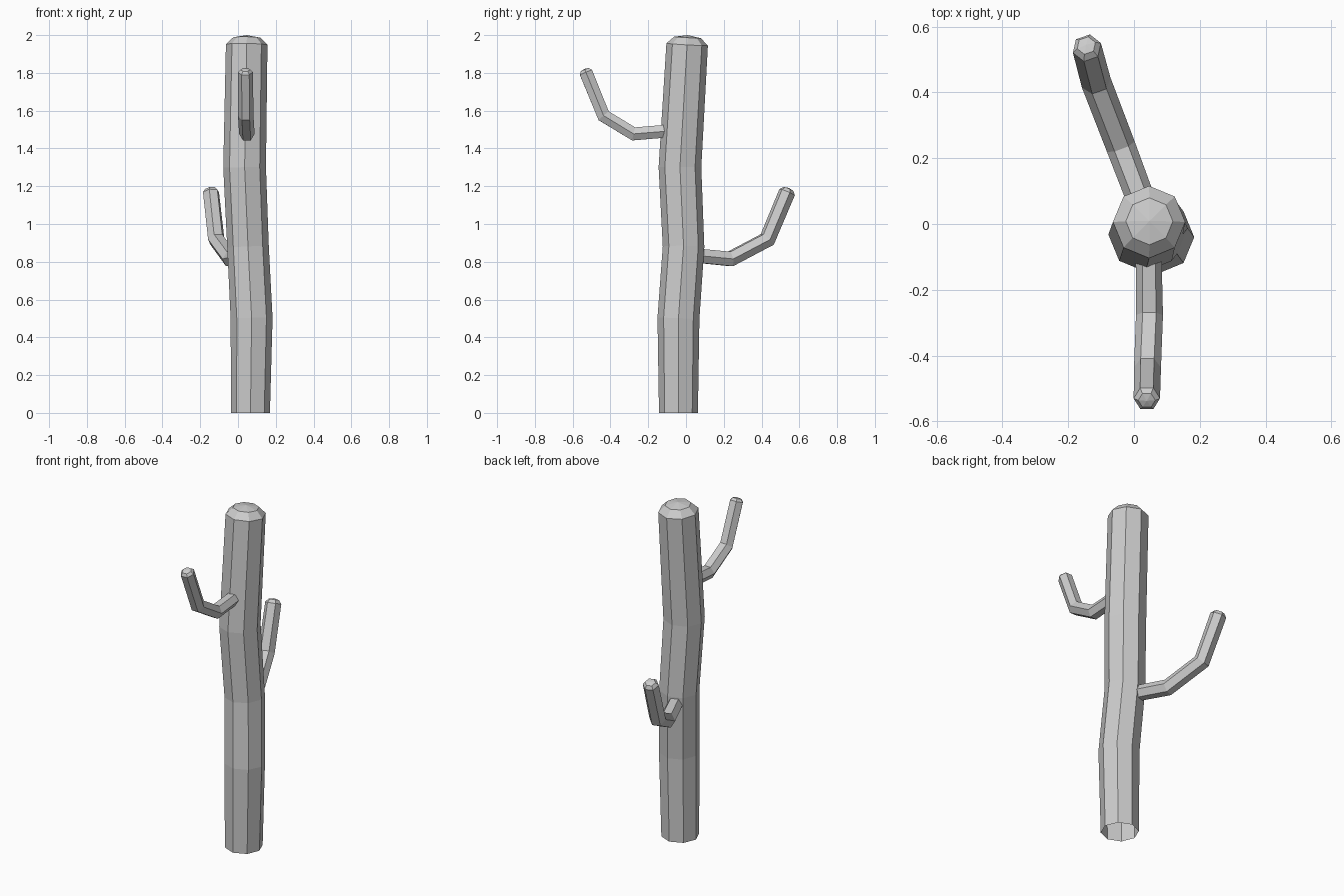
import bpy, bmesh
from math import cos, sin, tau
from mathutils import Vector

if "Cube" in bpy.data.objects:
    bpy.data.objects.remove(bpy.data.objects["Cube"])


def tube(name, path, radii, sides, side_dir, cap):
    """Faceted tube along a path, open at the start, domed at the end."""
    pts = [Vector(p) for p in path]
    bm = bmesh.new()
    rings = []

    def add_ring(centre, tangent, r):
        u = (side_dir - tangent * side_dir.dot(tangent)).normalized()
        v = tangent.cross(u)
        rings.append([bm.verts.new(centre + r * (cos(a) * u + sin(a) * v))
                      for a in (tau * i / sides for i in range(sides))])

    for i, p in enumerate(pts):
        before = (p - pts[i - 1]).normalized() if i else Vector()
        after = (pts[i + 1] - p).normalized() if i < len(pts) - 1 else Vector()
        tangent = (before + after).normalized()
        if i == 0 and side_dir.x == 1 and sides == 8:
            tangent = Vector((0, 0, 1))      # trunk base sits flat
        add_ring(p, tangent, radii[i])

    # domed tip
    add_ring(pts[-1] + tangent * cap * 0.75, tangent, radii[-1] * 0.65)
    tip = bm.verts.new(pts[-1] + tangent * cap)
    for a, b in zip(rings, rings[1:]):
        for i in range(sides):
            j = (i + 1) % sides
            bm.faces.new((a[i], a[j], b[j], b[i]))
    for i in range(sides):
        bm.faces.new((rings[-1][i], rings[-1][(i + 1) % sides], tip))

    mesh = bpy.data.meshes.new(name)
    bm.to_mesh(mesh)
    bm.free()
    obj = bpy.data.objects.new(name, mesh)
    bpy.context.collection.objects.link(obj)
    return obj


# Trunk
tube("trunk",
     [(0.066, -0.04, 0), (0.072, -0.04, 0.5), (0.053, -0.013, 0.88),
      (0.035, -0.032, 1.3), (0.046, 0.006, 1.95)],
     [0.103, 0.111, 0.11, 0.113, 0.11], 8, Vector((1, 0, 0)), 0.05)

# Front upper arm
tube("front_arm",
     [(0.044, -0.06, 1.495), (0.047, -0.277, 1.477),
      (0.041, -0.436, 1.573), (0.039, -0.53, 1.803)],
     [0.039, 0.041, 0.041, 0.04], 6, Vector((1, 0.01, 0)), 0.02)

# Back lower arm
tube("back_arm",
     [(0.03, 0.05, 0.833), (-0.04, 0.235, 0.815),
      (-0.115, 0.43, 0.918), (-0.143, 0.535, 1.168)],
     [0.043, 0.045, 0.046, 0.045], 6, Vector((0.94, 0.34, 0)), 0.025)
